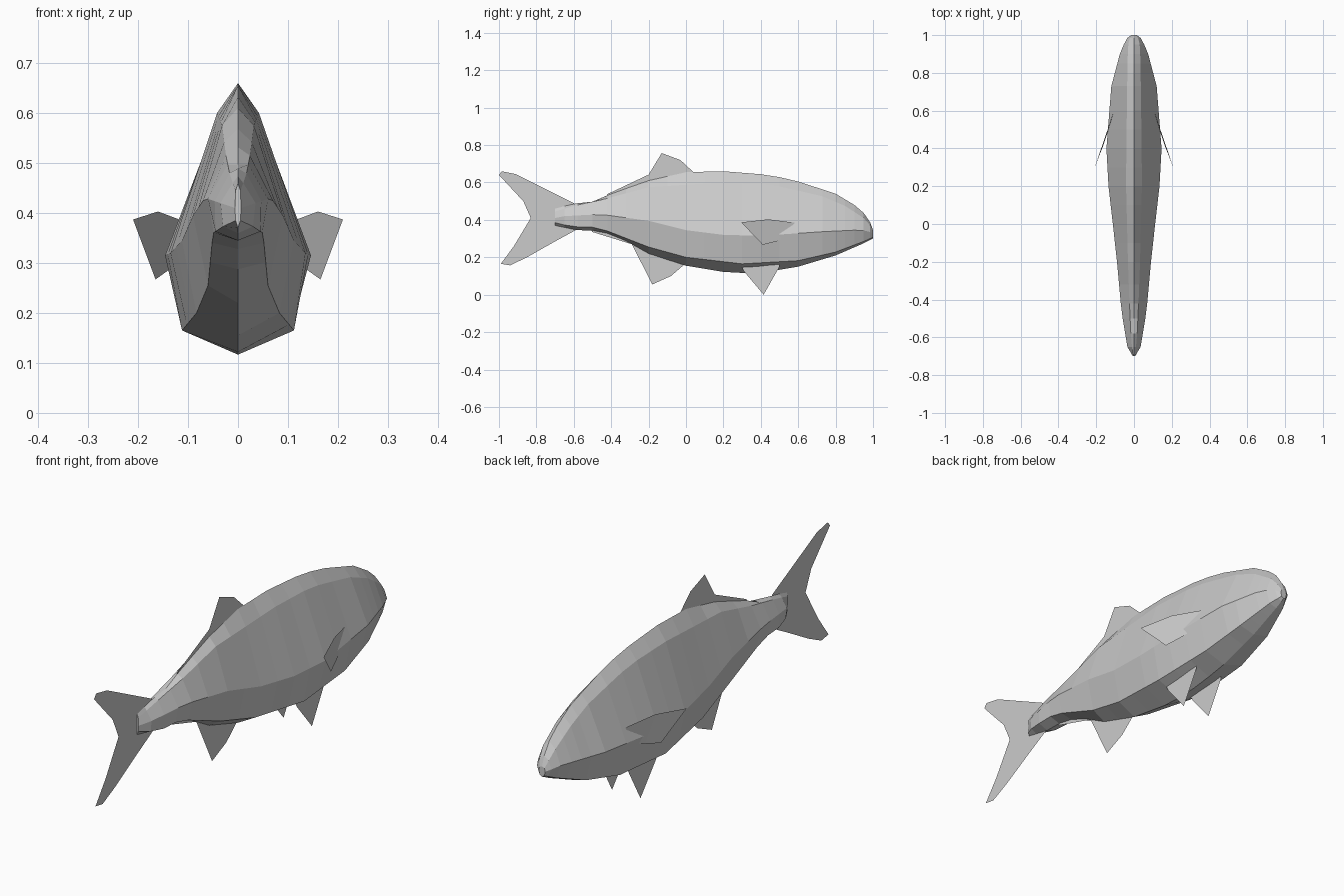
import bpy, bmesh

if "Cube" in bpy.data.objects:
    bpy.data.objects.remove(bpy.data.objects["Cube"], do_unlink=True)

# One plain grey for the whole fish
grey = bpy.data.materials.new("fish_grey")
grey.use_nodes = True
grey.diffuse_color = (0.6, 0.6, 0.6, 1)
bsdf = grey.node_tree.nodes["Principled BSDF"]
bsdf.inputs["Base Color"].default_value = (0.6, 0.6, 0.6, 1)
bsdf.inputs["Roughness"].default_value = 0.8


def add_object(name, bm):
    mesh = bpy.data.meshes.new(name)
    bm.to_mesh(mesh)
    bm.free()
    mesh.materials.append(grey)
    obj = bpy.data.objects.new(name, mesh)
    bpy.context.collection.objects.link(obj)
    return obj


def sample(curve, y):
    """Linear interpolation along a list of (y, value...) points."""
    for a, b in zip(curve, curve[1:]):
        if y <= b[0] + 1e-9:
            t = (y - a[0]) / (b[0] - a[0])
            return [p + (q - p) * t for p, q in zip(a[1:], b[1:])]
    return list(curve[-1][1:])


# Long crease lines of the body, from tail root to snout
back = [(-0.7, .46), (-.6, .487), (-.5, .497), (-.4, .54), (-.2, .61), (0, .655), (.2, .66),
        (.45, .64), (.6, .605), (.8, .54), (.9, .48), (.97, .42), (.99, .375), (1, .345)]
shoulder = [(-0.7, .005, .445), (-.6, .016, .475), (-.42, .024, .515), (-.2, .032, .575),
            (.2, .042, .6), (.45, .04, .59), (.72, .036, .53), (.85, .035, .475),
            (.95, .03, .41), (.985, .022, .37), (1, .012, .34)]
flank = [(-0.7, .006, .41), (-.65, .035, .42), (-.5, .06, .428), (-.42, .07, .425),
         (-.2, .09, .395), (0, .112, .345), (.2, .135, .32), (.4, .146, .315),
         (.73, .12, .337), (.9, .075, .345), (.96, .05, .343), (.985, .035, .335), (1, .015, .325)]
keel_edge = [(-0.7, .005, .385), (-.65, .03, .373), (-.58, .045, .363), (-.47, .05, .36),
             (-.2, .06, .255), (0, .083, .2), (.3, .112, .165), (.6, .1, .182),
             (.8, .075, .228), (.95, .037, .285), (1, .012, .307)]
belly = [(-0.7, .37), (-.58, .345), (-.47, .343), (-.36, .31), (-.2, .22), (0, .155),
         (.2, .122), (.33, .115), (.45, .125), (.6, .15), (.8, .21), (.95, .275), (1, .3)]
stations = [-0.7, -.65, -.58, -.5, -.42, -.32, -.2, -.1, 0, .1, .2, .3, .4, .5, .6, .73,
            .8, .85, .9, .95, .985, 1]

# Body: eight-sided loft through the crease lines
bm = bmesh.new()
rings = []
for y in stations:
    side = [sample(c, y) for c in (shoulder, flank, keel_edge)]
    section = [(0, sample(back, y)[0])] + side + [(0, sample(belly, y)[0])]
    section += [(-x, z) for x, z in reversed(side)]
    rings.append([bm.verts.new((x, y, z)) for x, z in section])
for a, b in zip(rings, rings[1:]):
    for i in range(8):
        j = (i + 1) % 8
        bm.faces.new((a[i], a[j], b[j], b[i]))
bm.faces.new(rings[0])
bm.faces.new(rings[-1])
bmesh.ops.recalc_face_normals(bm, faces=bm.faces)
add_object("body", bm)


def flat_fin(name, points):
    """A sheet fin from an outline of (x, y, z) points."""
    bm = bmesh.new()
    bm.faces.new([bm.verts.new(p) for p in points])
    bmesh.ops.triangulate(bm, faces=bm.faces)
    add_object(name, bm)


# Fins on the centre plane
centre_fins = {
    "tail_fin": [(-1, .64), (-.985, .66), (-.91, .645), (-.76, .57), (-.6, .49), (-.55, .42),
                 (-.59, .345), (-.7, .285), (-.85, .2), (-.94, .157), (-.99, .165),
                 (-.92, .26), (-.83, .41), (-.87, .5)],
    "dorsal_fin": [(-.44, .5), (-.42, .538), (-.2, .642), (-.13, .757), (-.03, .72),
                   (.04, .655), (0, .62), (-.2, .57)],
    "anal_fin": [(-.52, .36), (-.5, .335), (-.29, .27), (-.22, .215), (-.18, .055),
                 (-.08, .1), (-.01, .16), (-.1, .24), (-.3, .33)],
}
for name, outline in centre_fins.items():
    flat_fin(name, [(0, y, z) for y, z in outline])

# Paired fins
for label, s in (("left", 1), ("right", -1)):
    flat_fin(label + "_pelvic_fin",
             [(s * .069, y, z) for y, z in ((.28, .18), (.31, .125), (.415, 0), (.5, .15), (.5, .18))])
    flat_fin(label + "_pectoral_fin",
             [(s * x, y, z) for x, y, z in ((.21, .295, .387), (.16, .44, .403), (.112, .58, .385),
                                            (.115, .56, .31), (.14, .485, .285), (.165, .41, .267))])
